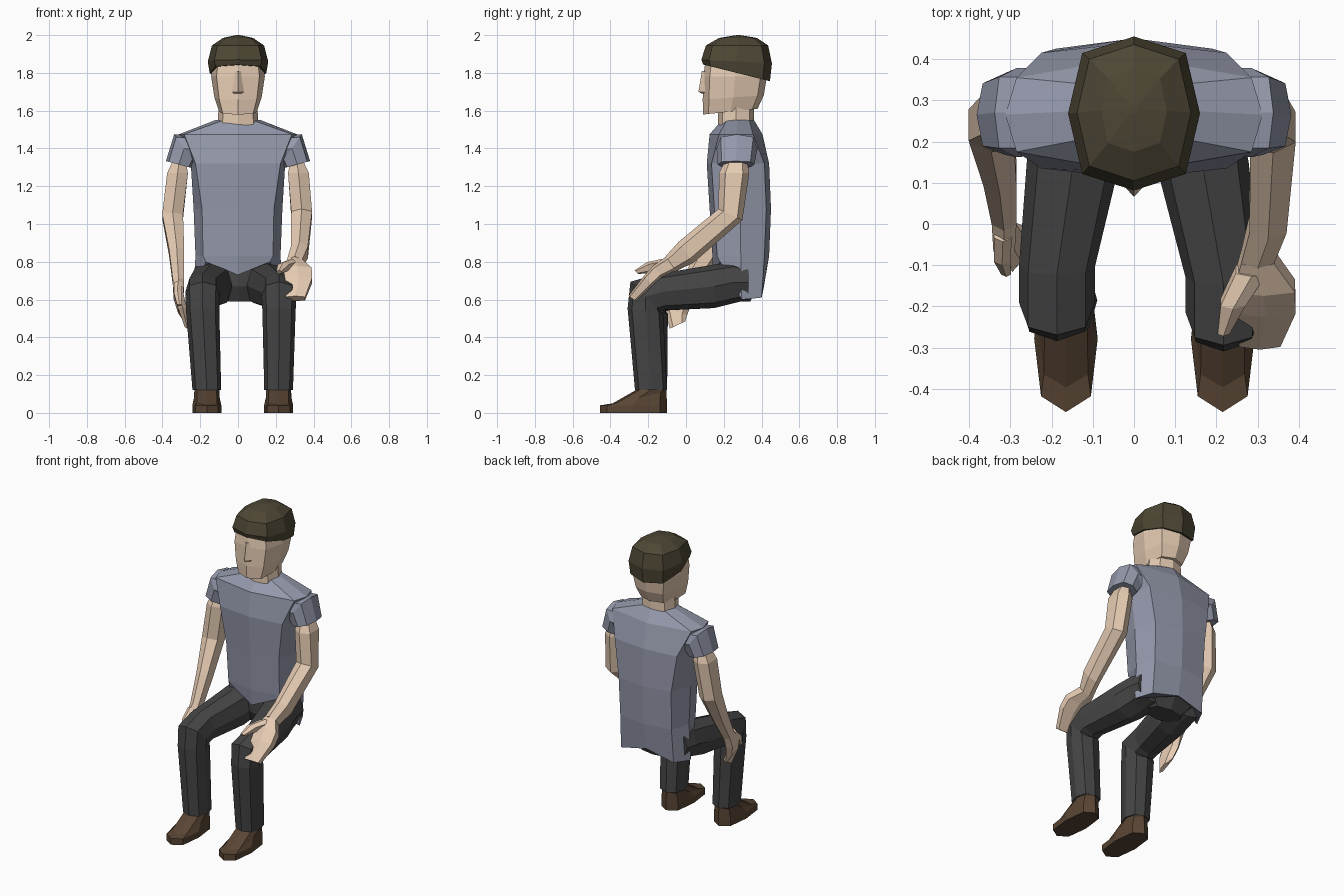
import bpy, bmesh, math
from mathutils import Vector


def material(name, rgb):
    m = bpy.data.materials.new(name)
    m.diffuse_color = (*rgb, 1)
    return m


SKIN = material("skin", (.79, .60, .45))
SHIRT = material("shirt_cloth", (.30, .32, .41))
TROUSER = material("trouser_cloth", (.06, .06, .06))
LEATHER = material("leather", (.10, .06, .035))
HAIR = material("hair", (.075, .062, .035))


def skin_rings(name, rings, mat):
    """Flat-shaded closed surface through rings of points."""
    bm = bmesh.new()
    loops = [[bm.verts.new(p) for p in r] for r in rings]
    n = len(loops[0])
    for a, b in zip(loops, loops[1:]):
        for i in range(n):
            j = (i + 1) % n
            bm.faces.new((a[i], a[j], b[j], b[i]))
    bm.faces.new(loops[0])
    bm.faces.new(loops[-1])
    bmesh.ops.recalc_face_normals(bm, faces=bm.faces)
    me = bpy.data.meshes.new(name)
    bm.to_mesh(me)
    bm.free()
    me.materials.append(mat)
    ob = bpy.data.objects.new(name, me)
    bpy.context.collection.objects.link(ob)
    return ob


def ring(x, y, z, w, d, pitch=0, roll=0, n=8, p=.8):
    """Ring with half width w and half depth d; pitch turns front upward."""
    t, r = math.radians(pitch), math.radians(roll)
    u = Vector((math.cos(r), 0, math.sin(r)))
    v = Vector((0, -math.cos(t), math.sin(t)))
    pts = []
    for i in range(n):
        a = math.pi / 2 + 2 * math.pi * i / n
        c, s = math.cos(a), math.sin(a)
        c = math.copysign(abs(c) ** p, c) if abs(c) > 1e-6 else 0
        s = math.copysign(abs(s) ** p, s) if abs(s) > 1e-6 else 0
        pts.append((c, s))
    k = max(abs(c) for c, s in pts)
    return [Vector((x, y, z)) + u * (w * c / k) + v * (d * s) for c, s in pts]


def loft(name, specs, mat, n=8, p=.8):
    return skin_rings(name, [ring(*s, n=n, p=p) for s in specs], mat)


# shirt body: mirrored half rings, with a zigzag hem
def mirrored(half):
    return half + [(-x, y, z) for x, y, z in half[-2:0:-1]]


def torso_ring(z, yf, yb, xs, xc, inset=.025):
    return mirrored([(0, yf, z), (xc, yf + inset, z), (xs, (yf + yb) / 2, z),
                     (xc, yb - inset, z), (0, yb, z)])


hem = mirrored([(0, .14, .73), (.17, .18, .80), (.24, .295, .60),
                (.19, .40, .61), (0, .41, .655)])
skin_rings("shirt", [hem] + [torso_ring(*s) for s in (
    (.83, .14, .44, .225, .185), (1.08, .125, .45, .235, .19),
    (1.32, .11, .44, .25, .225), (1.475, .125, .405, .312, .285, .05),
    (1.55, .19, .36, .12, .075))], SHIRT)

# sleeves
for side, s in (("right", 1), ("left", -1)):
    rings = [ring(.22, .272, 1.39, .075, .105, 0, 90, p=.6),
             ring(.285, .27, 1.40, .092, .108, 0, 55, p=.65),
             ring(.314, .265, 1.315, .07, .097, 0, 15, p=.7)]
    skin_rings(side + "_sleeve",
               [[(s * v.x, v.y, v.z) for v in r] for r in rings], SHIRT)

# arm resting on the knee
loft("right_arm", [
    (.308, .268, 1.36, .025, .05), (.32, .255, 1.27, .055, .08),
    (.337, .235, 1.05, .055, .07, 25), (.325, 0, .85, .045, .068, 55),
    (.30, -.08, .79, .04, .048, 55)], SKIN, n=6)
loft("right_hand", [
    (.30, -.08, .79, .04, .045, 55), (.315, -.15, .75, .075, .038, 50),
    (.32, -.20, .70, .072, .034, 40), (.305, -.285, .605, .05, .024, 35)],
    SKIN, n=6, p=.6)
loft("right_thumb", [
    (.285, -.11, .785, .038, .035, 60), (.24, -.19, .77, .03, .032, 60),
    (.217, -.262, .745, .014, .014, 45)], SKIN, n=6)

# arm hanging beside the thigh
loft("left_arm", [
    (-.308, .268, 1.36, .025, .05), (-.32, .26, 1.27, .055, .08),
    (-.346, .24, 1.04, .055, .07, 18), (-.325, .12, .85, .04, .058, 33),
    (-.315, .02, .69, .03, .045, 35)], SKIN, n=6)
loft("left_hand", [
    (-.315, .02, .69, .03, .045, 35), (-.315, -.03, .62, .026, .07, 25),
    (-.295, -.055, .54, .022, .065, 20), (-.268, -.045, .465, .014, .045, -25)],
    SKIN, n=6)
loft("left_thumb", [
    (-.318, -.02, .68, .022, .03, 40), (-.32, -.08, .63, .02, .025, 40),
    (-.31, -.115, .57, .012, .014, 20)], SKIN, n=6)

# trousers: seat and bent legs, then shoes
loft("trouser_seat", [
    (0, .27, .59, .12, .07), (0, .27, .67, .20, .11), (0, .28, .84, .18, .12)], TROUSER)
for side, hip, thigh, knee, ankle, dy in (("right", .14, .165, .217, .215, 0),
                                          ("left", -.135, -.147, -.187, -.165, .025)):
    loft(side + "_trouser_leg", [
        (hip, .33, .69, .105, .09, 90), (hip, .25, .69, .118, .11, 90),
        (thigh, .15, .67, .113, .115, 90), (knee, -.13 + dy, .64, .092, .098, 80),
        (knee, -.215 + dy, .615, .092, .112, 45),
        (knee, -.215 + dy, .54, .088, .095, 8),
        (ankle, -.185, .12, .076, .085)], TROUSER)
    loft(side + "_shoe", [
        (ankle, -.278, 0, .077, .178), (ankle, -.278, .04, .077, .178),
        (ankle, -.25, .08, .068, .15, -13), (ankle, -.18, .125, .066, .078)], LEATHER, p=.7)

# head
loft("neck", [(0, .265, 1.50, .11, .095), (0, .265, 1.66, .10, .095)], SKIN)
loft("head", [
    (0, .235, 1.595, .10, .145, -6), (0, .25, 1.67, .125, .162, -4),
    (0, .26, 1.78, .142, .168), (0, .265, 1.88, .13, .16)], SKIN, p=.65)
loft("nose", [(0, .098, 1.81, .014, .014), (0, .10, 1.70, .032, .034),
              (0, .10, 1.69, .026, .016)], SKIN, n=4)
loft("hair_cap", [
    (0, .268, 1.80, .150, .182, 14), (0, .268, 1.86, .160, .187, 3),
    (0, .27, 1.945, .138, .165), (0, .275, 1.985, .08, .10),
    (0, .278, 2.0, .01, .01)], HAIR, p=.7)
